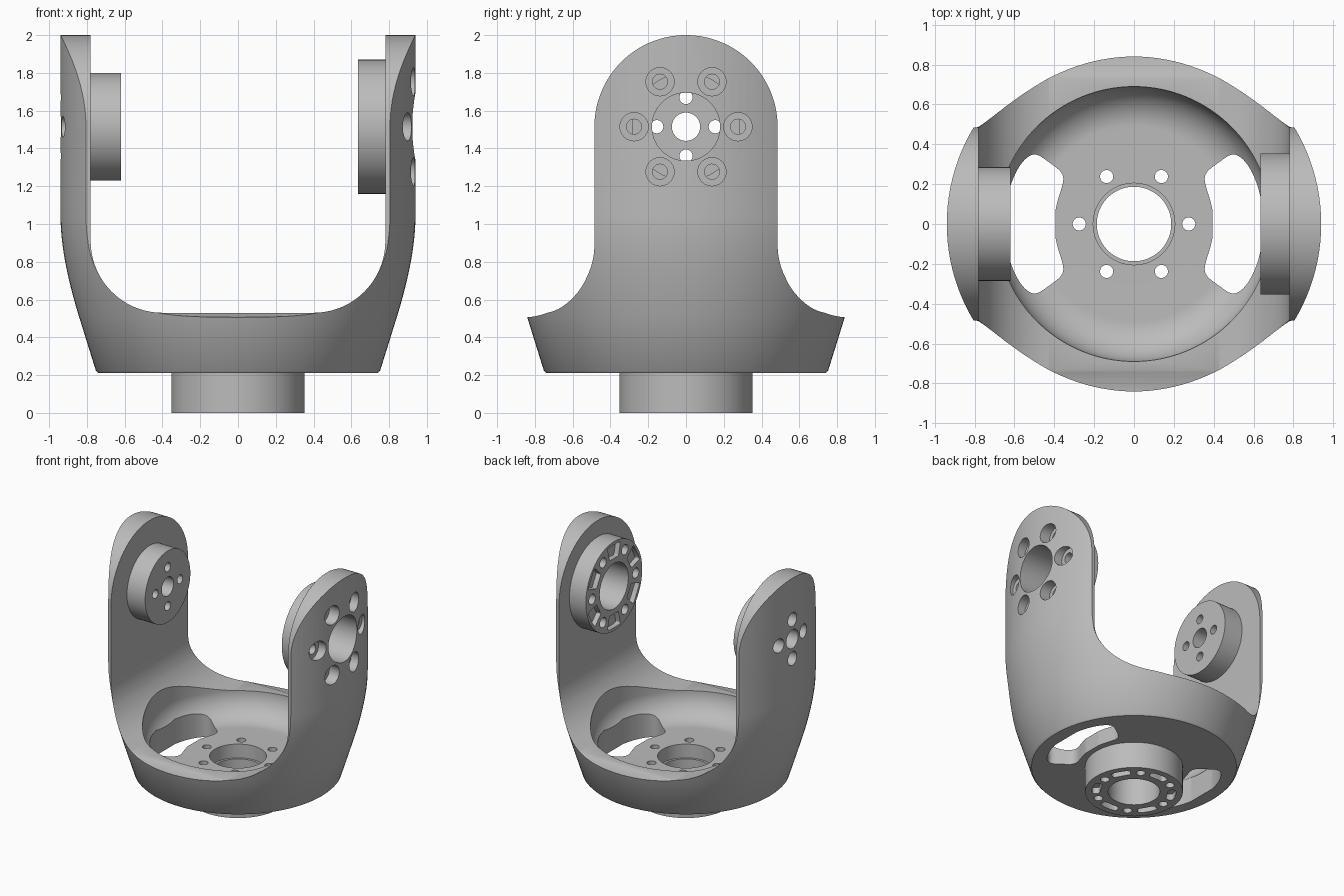
import bpy, bmesh, math
from math import sin, cos, pi, radians

default = bpy.data.objects.get("Cube")
if default:
    bpy.data.objects.remove(default, do_unlink=True)

grey = bpy.data.materials.new("machined grey")
grey.use_nodes = True
grey.diffuse_color = (0.5, 0.5, 0.5, 1)
grey.node_tree.nodes["Principled BSDF"].inputs["Base Color"].default_value = (0.5, 0.5, 0.5, 1)

AXIS_Z = 1.515   # height of the pivot axis


def finish(name, bm):
    bmesh.ops.recalc_face_normals(bm, faces=bm.faces)
    mesh = bpy.data.meshes.new(name)
    bm.to_mesh(mesh)
    bm.free()
    obj = bpy.data.objects.new(name, mesh)
    bpy.context.collection.objects.link(obj)
    mesh.materials.append(grey)
    return obj


def prism(name, outlines, axis, lo, hi):
    """Extrude closed 2D outlines along an axis from lo to hi."""
    place = {"X": lambda u, v, w: (w, u, v),
             "Y": lambda u, v, w: (u, w, v),
             "Z": lambda u, v, w: (u, v, w)}[axis]
    bm = bmesh.new()
    for pts in outlines:
        a = [bm.verts.new(place(u, v, lo)) for u, v in pts]
        b = [bm.verts.new(place(u, v, hi)) for u, v in pts]
        bm.faces.new(a)
        bm.faces.new(b[::-1])
        for i in range(len(pts)):
            j = (i + 1) % len(pts)
            bm.faces.new((a[i], b[i], b[j], a[j]))
    return finish(name, bm)


def revolve(name, profile):
    """Spin an (r, z) profile that starts and ends on the z axis."""
    bm = bmesh.new()
    vs = [bm.verts.new((r, 0, z)) for r, z in profile]
    es = [bm.edges.new(p) for p in zip(vs, vs[1:])]
    bmesh.ops.spin(bm, geom=vs + es, cent=(0, 0, 0), axis=(0, 0, 1),
                   angle=2 * pi, steps=128, use_duplicate=False)
    bmesh.ops.remove_doubles(bm, verts=bm.verts, dist=1e-5)
    return finish(name, bm)


def arc(cu, cv, r, start, end, n=24):
    angles = [radians(start + (end - start) * i / n) for i in range(n + 1)]
    return [(cu + r * cos(t), cv + r * sin(t)) for t in angles]


def circle(r, cu=0, cv=0, n=32):
    return arc(cu, cv, r, 0, 360, n)[:-1]


def ring_of_circles(count, ring, r, cv=0):
    return [circle(r, ring * cos(2 * pi * i / count), cv + ring * sin(2 * pi * i / count), 24)
            for i in range(count)]


def sector(mid_r, half_r, mid_a, half_a, power, cv=0, n=64):
    """Rounded piece of a ring; a small power gives tight corners."""
    pts = []
    for i in range(n):
        t = 2 * pi * (i + 0.5) / n
        r = mid_r + half_r * math.copysign(abs(cos(t)) ** power, cos(t))
        a = radians(mid_a + half_a * math.copysign(abs(sin(t)) ** power, sin(t)))
        pts.append((r * cos(a), cv + r * sin(a)))
    return pts


def boolean(targets, tool, operation="DIFFERENCE"):
    tool.hide_render = True
    for obj in targets:
        bpy.context.view_layer.objects.active = obj
        mod = obj.modifiers.new("cut", "BOOLEAN")
        mod.solver = "EXACT"
        mod.operation = operation
        mod.object = tool
        bpy.ops.object.modifier_apply(modifier=mod.name)
    bpy.data.objects.remove(tool, do_unlink=True)


# Fork body: flared round blank
flare = []
for i in range(13):
    t = i / 12
    flare.append((0.845 * (1 - t) ** 2 + 0.94 * (1 - (1 - t) ** 2),
                  0.52 * (1 - t) ** 2 + 1.66 * t * (1 - t) + 1.05 * t * t))
body = revolve("fork_body", [(0, 0.21), (0.74, 0.21), (0.752, 0.222)] + flare
               + [(0.94, 2.1), (0, 2.1)])

# Side outline: rounded arm tops and concave shoulders
right_half = [(1.1, 0.1), (1.1, 0.505)] + arc(0.87, 0.89, 0.385, 270, 180)
left_half = [(-y, z) for y, z in reversed(right_half)]
outline = right_half + arc(0, AXIS_Z, 0.485, 0, 180, 64) + left_half
boolean([body], prism("side_outline", [outline], "X", -1.2, 1.2), "INTERSECT")

# Space between the arms, with filleted corners
half = [(0.78, 2.3)] + arc(0.40, 0.91, 0.38, 0, -90)
gap = half + [(-x, z) for x, z in reversed(half)]
boolean([body], prism("arm_gap", [gap], "Y", -1.2, 1.2))

# Bowl with a rounded floor edge, and two openings in the floor
boolean([body], revolve("bowl", [(0, 0.33), (0.3, 0.33)] + arc(0.49, 0.53, 0.2, -90, 0)
                        + [(0.69, 0.9), (0, 0.9)]))
boolean([body], prism("floor_openings",
                      [sector(0.525, 0.125, a, 36, 0.4) for a in (0, 180)], "Z", 0.1, 0.6))

# Base hub and the two pivot bosses
hub = prism("base_hub", [circle(0.353, n=96)], "Z", 0, 0.22)
large_boss = prism("left_pivot_boss", [circle(0.355, cv=AXIS_Z, n=96)], "X", 0.635, 0.79)
small_boss = prism("right_pivot_boss", [circle(0.285, cv=AXIS_Z, n=96)], "X", -0.79, -0.62)

# Hub bore, bolt holes and underside slots
boolean([body, hub], prism("hub_bore", [circle(0.187, n=64)], "Z", -0.1, 0.5))
boolean([body], prism("bore_step", [circle(0.205, n=64)], "Z", 0.1, 0.5))
boolean([body, hub], prism("hub_bolts", ring_of_circles(6, 0.275, 0.033), "Z", -0.1, 0.5))
boolean([hub], prism("hub_slots", [sector(0.275, 0.03, 30 + 60 * i, 15, 0.5, n=32)
                                   for i in range(6)], "Z", -0.1, 0.05))

# Left arm: bore, counterbored bolt holes and coupling pockets
boolean([body, large_boss], prism("left_bore", [circle(0.18, cv=AXIS_Z, n=64)], "X", 0.5, 1.1))
boolean([body, large_boss], prism("left_bolts", ring_of_circles(6, 0.275, 0.04, AXIS_Z),
                                  "X", 0.5, 1.1))
boolean([body], prism("left_counterbores", ring_of_circles(6, 0.275, 0.075, AXIS_Z),
                      "X", 0.85, 1.1))
boolean([large_boss], prism("coupling_pockets",
                            [sector(0.28, 0.055, 30 + 60 * i, 14, 0.15, AXIS_Z, 32)
                             for i in range(6)], "X", 0.5, 0.675))

# Right arm: centre hole and four counterbored holes
boolean([body, small_boss], prism("right_bore", [circle(0.075, cv=AXIS_Z)], "X", -1.1, -0.5))
boolean([body, small_boss], prism("right_bolts", ring_of_circles(4, 0.155, 0.035, AXIS_Z),
                                  "X", -1.1, -0.5))
boolean([body], prism("right_counterbores", ring_of_circles(4, 0.155, 0.055, AXIS_Z),
                      "X", -1.1, -0.85))

# Smooth curves, keep machined edges sharp
bpy.ops.object.select_all(action="DESELECT")
for obj in (body, hub, large_boss, small_boss):
    obj.select_set(True)
bpy.context.view_layer.objects.active = body
bpy.ops.object.shade_smooth_by_angle(angle=radians(30))
